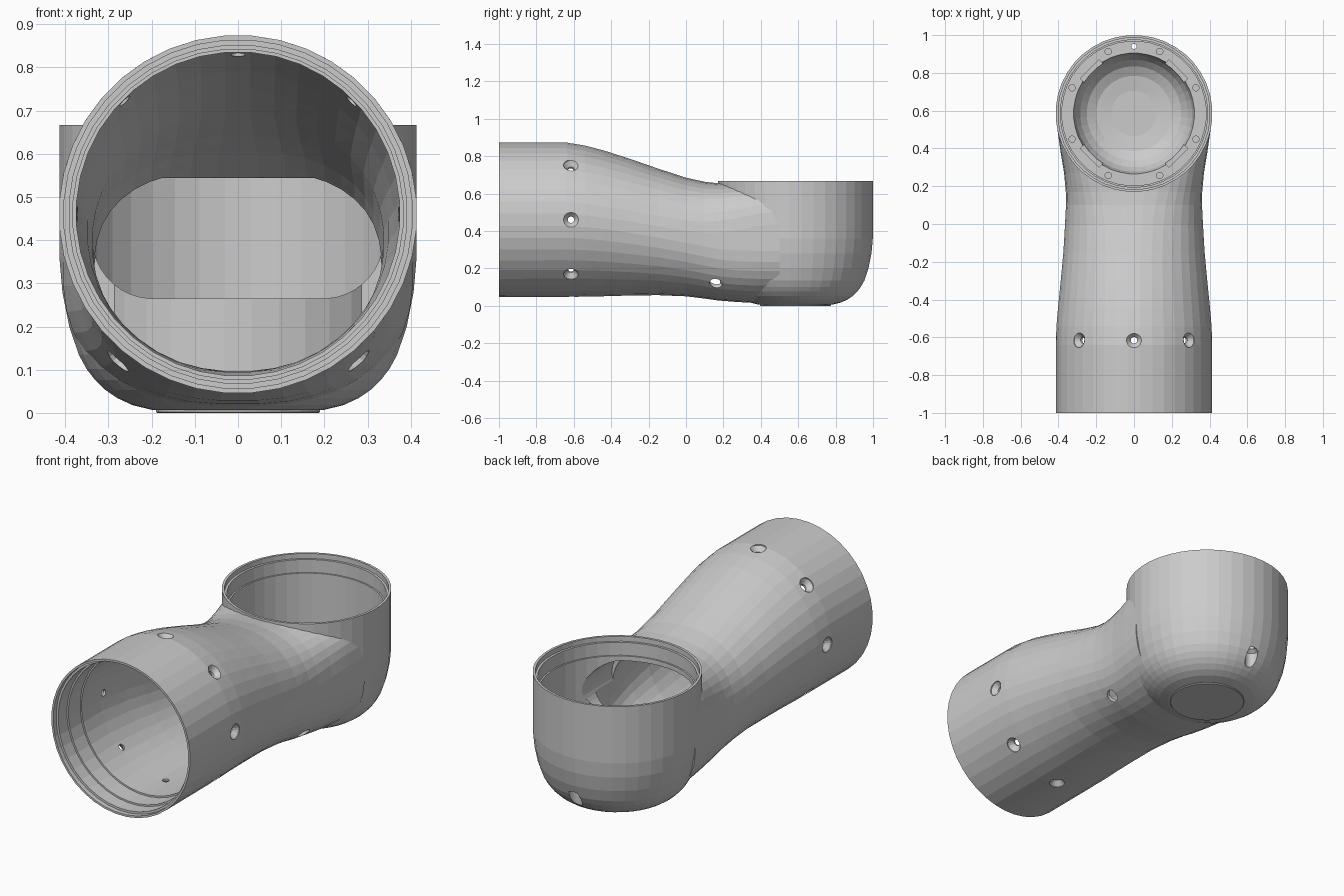
import bpy, bmesh, math
from mathutils import Matrix, Vector

if "Cube" in bpy.data.objects:
    bpy.data.objects.remove(bpy.data.objects["Cube"])

SEG = 40
CUP_Y, AXIS_Z = 0.585, 0.46


def add_loft(bm, rings):
    """Skin a list of equal-length point rings and cap both ends."""
    loops = [[bm.verts.new(p) for p in ring] for ring in rings]
    faces = []
    for a, b in zip(loops, loops[1:]):
        for i in range(len(a)):
            j = (i + 1) % len(a)
            faces.append(bm.faces.new((a[i], a[j], b[j], b[i])))
    faces += [bm.faces.new(loops[0]), bm.faces.new(loops[-1])]
    bmesh.ops.recalc_face_normals(bm, faces=faces)


def add_lathe(bm, profile, matrix=Matrix(), seg=SEG):
    """Revolve (radius, height) pairs around local z."""
    add_loft(bm, [[matrix @ Vector((r * math.cos(2 * math.pi * (i + .5) / seg),
                                    r * math.sin(2 * math.pi * (i + .5) / seg), h))
                   for i in range(seg)] for r, h in profile])


def volume(me):
    bm = bmesh.new()
    bm.from_mesh(me)
    v = bm.calc_volume(signed=True)
    bm.free()
    return v


def make(name, build):
    bm = bmesh.new()
    build(bm)
    if bm.calc_volume(signed=True) < 0:
        bmesh.ops.reverse_faces(bm, faces=bm.faces)
    bmesh.ops.triangulate(bm, faces=[f for f in bm.faces if len(f.verts) == 4])
    me = bpy.data.meshes.new(name)
    bm.to_mesh(me)
    bm.free()
    ob = bpy.data.objects.new(name, me)
    bpy.context.collection.objects.link(ob)
    return ob


def boolean(target, cutter, op='DIFFERENCE'):
    """Bake a boolean with the first solver that gives a sensible solid."""
    cutter.hide_render = True
    v0, vc = volume(target.data), volume(cutter.data)
    low, high = (v0, v0 + vc) if op == 'UNION' else (max(.03, v0 - vc), v0)
    for solver in ('MANIFOLD', 'EXACT', 'FLOAT'):
        mod = target.modifiers.new("cut", 'BOOLEAN')
        mod.operation, mod.solver, mod.object = op, solver, cutter
        bpy.context.view_layer.update()
        ev = target.evaluated_get(bpy.context.evaluated_depsgraph_get())
        me = bpy.data.meshes.new_from_object(ev)
        target.modifiers.remove(mod)
        if low - .001 < volume(me) < high - 1e-6:
            target.data = me
            break
    bpy.data.objects.remove(cutter)


def section(y, w, top, bot, n_top, n_bot=None):
    """Superellipse cross-section, squareness set for upper and lower half."""
    zc, h = (top + bot) / 2, (top - bot) / 2
    pts = []
    for i in range(SEG):
        a = 2 * math.pi * (i + .5) / SEG
        c, s = math.cos(a), math.sin(a)
        n = n_top if s > 0 else (n_bot or n_top)
        pts.append((w * math.copysign(abs(c) ** (2 / n), c), y,
                    zc + h * math.copysign(abs(s) ** (2 / n), s)))
    return pts


# arm stations: y, half width, top, bottom, squareness above / below
ARM = [(-1.0, .415, .875, .045, 2), (-.64, .415, .875, .046, 2),
       (-.54, .412, .858, .048, 2), (-.44, .403, .832, .05, 2),
       (-.3, .389, .787, .054, 2.05), (-.15, .375, .735, .056, 2.1),
       (0, .366, .686, .05, 2.25, 2.2), (.1, .361, .664, .038, 2.5, 2.3),
       (.17, .362, .656, .028, 2.8, 2.4), (.27, .371, .655, .02, 3.3, 2.5),
       (.38, .389, .658, .014, 4, 2.5), (.5, .406, .66, .012, 4.5, 2.5)]
# bore stations: the roof curves down to the slot before the cup
BORE = [(-1.05, .375, .836, .085, 2), (-.64, .375, .836, .086, 2),
        (-.44, .363, .792, .09, 2), (-.3, .349, .747, .094, 2.05),
        (-.15, .338, .695, .096, 2.1), (0, .336, .64, .092, 2.3),
        (.08, .335, .605, .082, 2.5), (.14, .334, .57, .074, 2.6),
        (.18, .334, .546, .07, 2.6), (.3, .334, .545, .068, 2.6)]
CUP_AT = Matrix.Translation((0, CUP_Y, 0))

# outer shell: arm plus cup
body = make("elbow_housing", lambda bm: add_loft(bm, [section(*s) for s in ARM]))
cup = make("cup", lambda bm: add_lathe(bm, [
    (.13, .003), (.2, .007), (.245, .018), (.28, .034), (.308, .053), (.332, .076),
    (.352, .102), (.37, .135), (.392, .2), (.408, .28), (.415, .36), (.415, .667)], CUP_AT))
boolean(body, cup, 'UNION')

# arm bore, ending against the cup's own wall
bore = make("arm_bore", lambda bm: add_loft(bm, [section(*s) for s in BORE]))
core = make("cup_wall_core", lambda bm: add_lathe(bm, [(.405, -.1), (.405, 1)], CUP_AT))
boolean(bore, core)
boolean(body, bore)

# stepped cup cavity with a low screw ledge around the floor bowl
cavity = make("cup_cavity", lambda bm: add_lathe(bm, [
    (.12, .045), (.2, .056), (.25, .08), (.285, .115), (.308, .155), (.32, .21),
    (.382, .21), (.382, .57), (.39, .57), (.39, .64), (.402, .64), (.402, .8)], CUP_AT))
boolean(body, cavity)

# stepped mouth of the arm
mouth_mat = Matrix.Translation((0, 0, AXIS_Z)) @ Matrix.Rotation(-math.pi / 2, 4, 'X')
mouth = make("arm_mouth", lambda bm: add_lathe(bm, [
    (.404, -1.1), (.404, -.975), (.392, -.975), (.392, -.9), (.383, -.9), (.383, -.8)],
    mouth_mat))
boolean(body, mouth)


# wide cable slot between arm and cup
def slot_shape(bm):
    ring = []
    for i in range(SEG):
        a = 2 * math.pi * (i + .5) / SEG
        ring.append((math.copysign(.197, math.cos(a)) + .14 * math.cos(a),
                     .405 + .14 * math.sin(a)))
    add_loft(bm, [[(x, y, z) for x, z in ring] for y in (.15, .48)])


boolean(body, make("cable_slot", slot_shape))


# countersunk screw holes
def drill(bm, pos, direction, head, shaft, sink, depth):
    mat = Matrix.Translation(pos) @ Vector(direction).to_track_quat('Z', 'Y').to_matrix().to_4x4()
    add_lathe(bm, [(shaft, -depth), (shaft, -sink), (head, 0), (head, .06)], mat, 16)


def all_holes(bm):
    for i in range(8):
        a = i * math.pi / 4
        d = Vector((math.cos(a), 0, math.sin(a)))
        drill(bm, d * .408 + Vector((0, -.615, AXIS_Z)), d, .04, .017, .025, .1)
    for s in (-1, 1):
        drill(bm, (s * .258, .16, .142), (s * .7, 0, -.7), .034, .016, .03, .12)
    # vertical screw at the back of the cup
    mat = Matrix.Translation((0, CUP_Y + .355, 0))
    add_lathe(bm, [(.034, -.05), (.034, .15), (.014, .165), (.014, .3)], mat, 16)
    # ring of threaded holes on the cup ledge
    for i in range(8):
        a = (i + .5) * math.pi / 4
        mat = Matrix.Translation((.355 * math.cos(a), CUP_Y + .355 * math.sin(a), 0))
        add_lathe(bm, [(.017, .18), (.017, .26)], mat, 12)
    # notches in the ledge between the holes
    for i in (1, 3, 5, 7):
        mat = CUP_AT @ Matrix.Rotation(i * math.pi / 4, 4, 'Z')
        add_loft(bm, [[mat @ Vector((x, y, z)) for x, y in
                       ((.26, -.07), (.332, -.07), (.332, .07), (.26, .07))]
                      for z in (.17, .25)])


boolean(body, make("screw_holes", all_holes))

# shallow plain disc under the cup
make("bottom_disc", lambda bm: add_lathe(bm, [(.188, 0), (.19, .002), (.19, .015)], CUP_AT))
